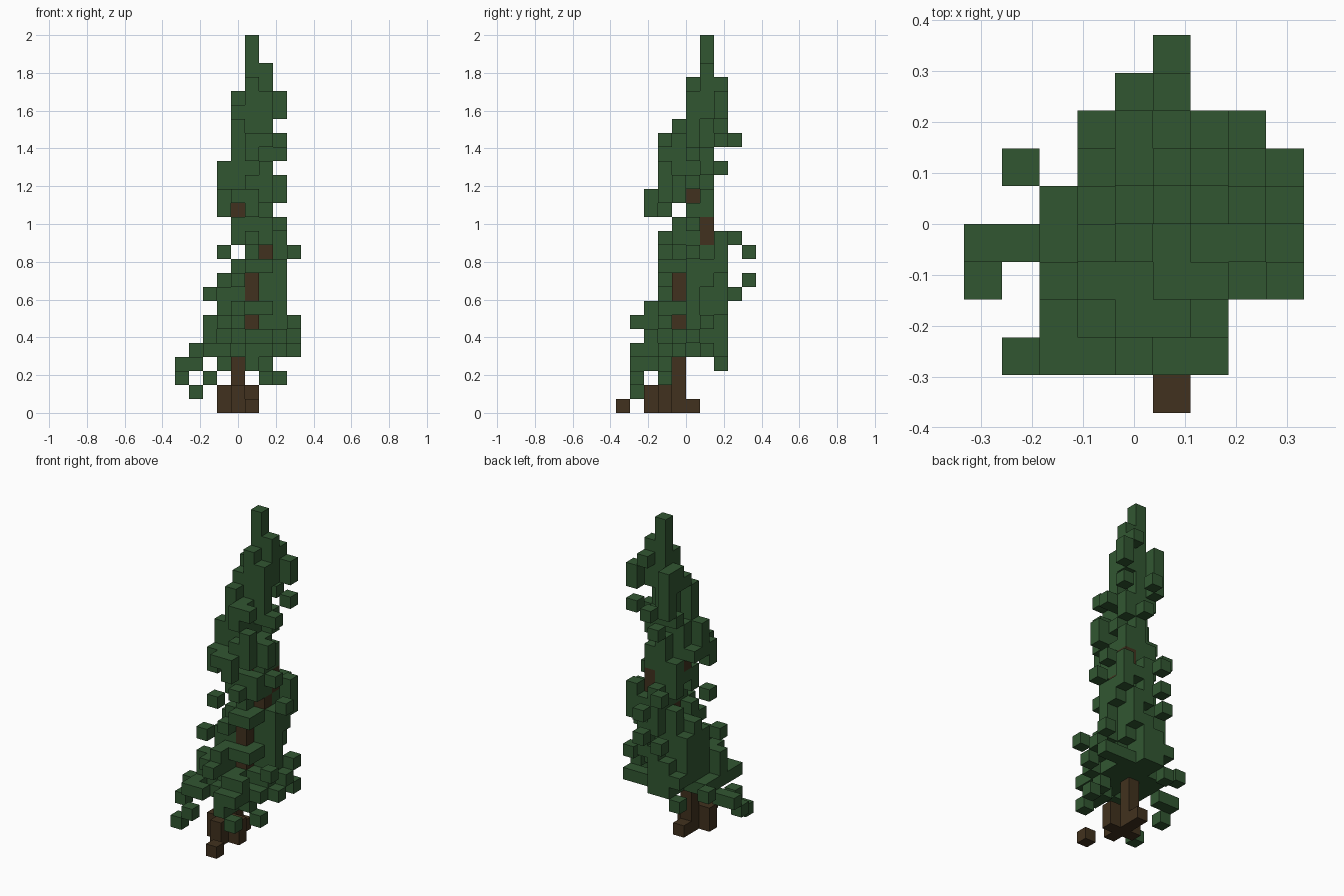
import bpy, bmesh, random

cube = bpy.data.objects.get("Cube")
if cube:
    bpy.data.objects.remove(cube, do_unlink=True)

random.seed(4)
U = 2 / 27                       # block size


def material(name, rgb):
    m = bpy.data.materials.new(name)
    m.use_nodes = True
    m.diffuse_color = (*rgb, 1)
    m.node_tree.nodes["Principled BSDF"].inputs["Base Color"].default_value = (*rgb, 1)
    return m


GREEN = material("leaf green", (0.031, 0.094, 0.031))
BROWN = material("bark brown", (0.053, 0.031, 0.013))

# Trunk wandering up through the leaves, in block steps
trunk = {(4, 4, k) for k in range(6)} | {(5, 4, k) for k in range(5, 11)}
trunk |= {(5, 5, 10), (6, 5, 10), (6, 5, 11), (6, 6, 12), (6, 6, 13),
          (5, 5, 14), (4, 5, 14), (5, 5, 15)}

# Cross of roots around the foot, one more surfacing apart
roots = {(5, 0, 0), (4, 5, 0)}
for k in (0, 1):
    roots |= {(4, 2, k), (3, 3, k), (4, 3, k), (5, 3, k)}

# Bark left bare towards the front corner and towards the left side
bare_front = [(5, 4, 6), (5, 4, 9), (6, 5, 11), (4, 5, 14)]
bare_left = [(5, 4, 8), (5, 4, 9), (6, 6, 12), (6, 6, 13), (5, 5, 15)]

# Leaf layers from the bottom up: first and last block across, then in depth
FIRST_LAYER = 4
LAYERS = [
    (2, 7, 1, 7), (2, 7, 2, 7), (2, 7, 1, 7), (3, 7, 2, 7),
    (3, 7, 3, 7), (3, 7, 3, 7), (4, 7, 3, 7), (5, 7, 3, 7),
    (4, 7, 3, 7), (4, 7, 4, 6), (4, 6, 5, 6), (3, 7, 2, 6),
    (3, 7, 3, 6), (3, 6, 3, 6), (4, 6, 3, 6), (4, 6, 3, 7),
    (4, 6, 4, 7), (4, 6, 5, 7), (4, 7, 5, 7), (5, 6, 5, 7),
    (5, 6, 6, 6), (5, 5, 6, 6), (5, 5, 6, 6),
]

# Depth the crown may reach at each step across
REACH = {2: (1, 5), 3: (1, 7), 4: (1, 7), 5: (1, 7), 6: (1, 7), 7: (3, 7)}

# Stray twigs outside the layers
twigs = {
    (1, 1, 1), (0, 3, 2), (2, 1, 2), (6, 1, 2), (7, 3, 2),
    (0, 4, 3), (1, 4, 3), (5, 2, 3), (5, 1, 3), (6, 3, 3), (3, 7, 3),
    (1, 6, 4), (8, 4, 4), (8, 6, 4), (8, 5, 5), (8, 3, 6), (8, 6, 6),
    (2, 3, 8), (4, 8, 8), (5, 9, 9), (7, 5, 10), (7, 7, 10),
    (3, 3, 11), (8, 5, 11), (5, 9, 11), (4, 8, 12), (7, 7, 12),
    (5, 2, 14), (3, 3, 14), (6, 5, 14), (5, 7, 17), (7, 5, 18),
    (5, 8, 19), (7, 7, 19), (7, 7, 21),
}

# Upright clumps on the front of the crown
for i, j, low, high in ((3, 4, 15, 17), (4, 4, 18, 20), (5, 5, 20, 23)):
    twigs |= {(i, j, k) for k in range(low, high + 1)}


def free(i, j, k):
    """Whether a leaf block may stand here."""
    low, high = REACH[i]
    return (low <= j <= high and (i, j, k) not in trunk | roots
            and not any(k == b[2] and i >= b[0] and j <= b[1] for b in bare_front)
            and not any((j, k) == (b[1], b[2]) and i > b[0] for b in bare_left))


# Ragged rounded layers, whose outer blocks tend to stack into columns
leaves, radius = set(twigs), {}
for k, (x0, x1, y0, y1) in enumerate(LAYERS, FIRST_LAYER):
    layer = {c for c in twigs if c[2] == k}
    for i in range(x0, x1 + 1):
        for j in range(y0, y1 + 1):
            if free(i, j, k):
                r = (((2 * i - x0 - x1) / (x1 - x0 + 1.2)) ** 2
                     + ((2 * j - y0 - y1) / (y1 - y0 + 1.2)) ** 2)
                radius[i, j, k] = r
                chance = 0.65 if (i, j, k - 1) in leaves else 0.3
                if r < 0.38 or (r < 1.05 and random.random() < chance):
                    layer.add((i, j, k))
    # Every row and column of a layer holds at least one block
    for axis, first, last in ((0, x0, x1), (1, y0, y1)):
        for n in range(first, last + 1):
            spots = [c for c in radius if c[2] == k and c[axis] == n]
            if spots and not any(c[axis] == n for c in layer):
                layer.add(min(spots, key=radius.get))
    leaves |= layer

# No gap through the crown from above
for i, j in sorted({c[:2] for c in radius}):
    spots = [c for c in radius if c[:2] == (i, j)]
    if not leaves.intersection(spots):
        leaves.add(min(spots, key=radius.get))

solid = leaves | trunk | roots


def build(name, cells, mat):
    """Mesh of the blocks' exposed faces."""
    bm = bmesh.new()
    for c in sorted(cells):
        for axis in range(3):
            for side in (0, 1):
                near = list(c)
                near[axis] += 2 * side - 1
                if tuple(near) in solid:
                    continue
                a, b = (axis + 1) % 3, (axis + 2) % 3
                quad = []
                for da, db in ((0, 0), (1, 0), (1, 1), (0, 1)):
                    p = list(c)
                    p[axis] += side
                    p[a] += da
                    p[b] += db
                    quad.append(bm.verts.new(((p[0] - 4.5) * U, (p[1] - 5) * U, p[2] * U)))
                bm.faces.new(quad if side else quad[::-1])
    bmesh.ops.remove_doubles(bm, verts=bm.verts, dist=U / 100)
    mesh = bpy.data.meshes.new(name)
    bm.to_mesh(mesh)
    bm.free()
    mesh.materials.append(mat)
    bpy.context.collection.objects.link(bpy.data.objects.new(name, mesh))


build("foliage", leaves, GREEN)
build("trunk", trunk, BROWN)
build("roots", roots, BROWN)
